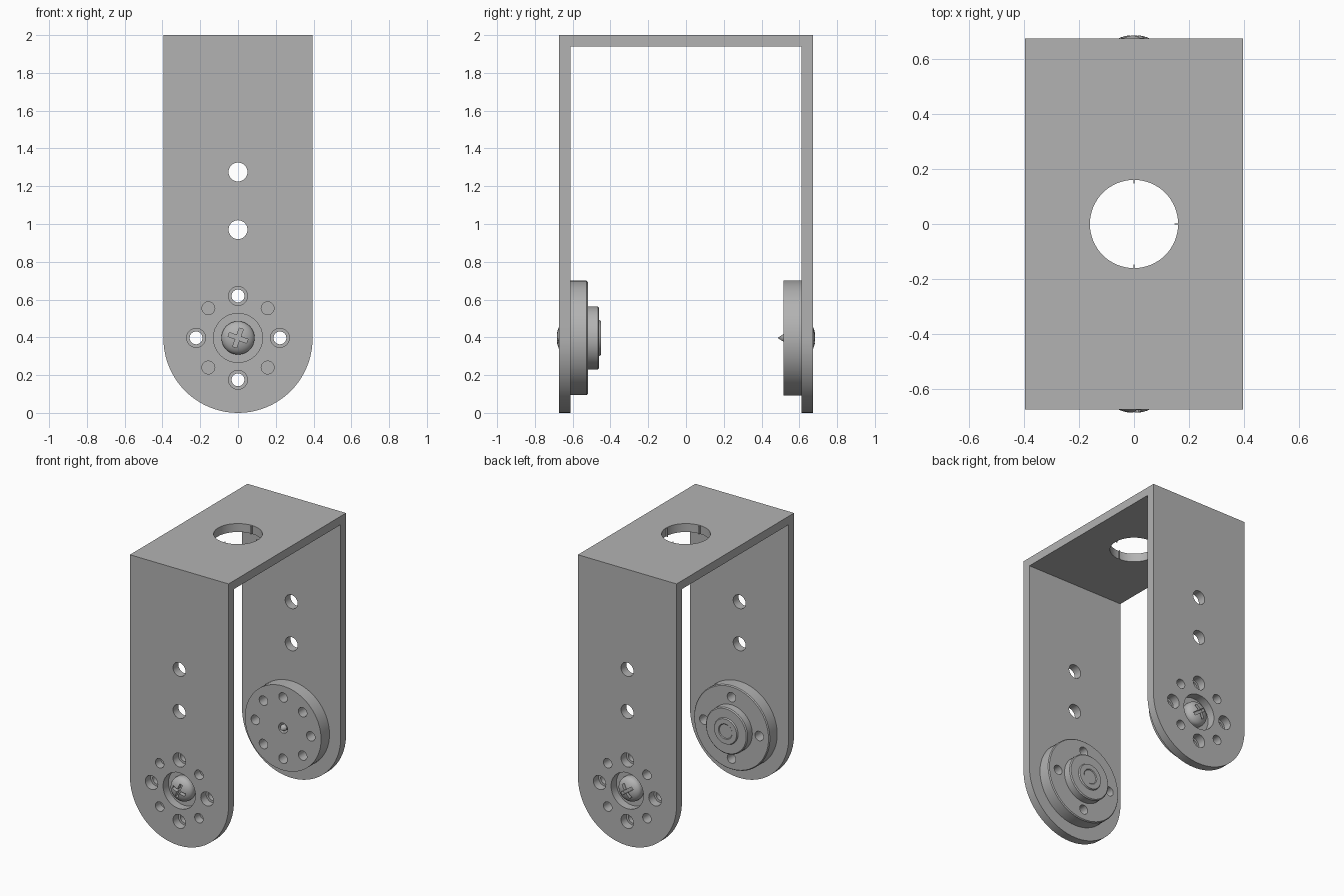
import bpy, bmesh, math
from mathutils import Matrix, Vector

cube = bpy.data.objects.get("Cube")
if cube:
    bpy.data.objects.remove(cube, do_unlink=True)

grey = bpy.data.materials.new("satin grey metal")
grey.use_nodes = True
COLOUR = (0.45, 0.45, 0.45, 1)
grey.diffuse_color = COLOUR
grey.node_tree.nodes["Principled BSDF"].inputs["Base Color"].default_value = COLOUR

HALF_W, HALF_D, WALL, PIVOT = 0.395, 0.672, 0.061, 0.397
RING = 0.222                      # radius of the bolt circle
TAU = math.tau


def finish(bm, name):
    bmesh.ops.remove_doubles(bm, verts=bm.verts, dist=1e-5)
    bmesh.ops.recalc_face_normals(bm, faces=bm.faces)
    me = bpy.data.meshes.new(name)
    bm.to_mesh(me)
    bm.free()
    me.materials.append(grey)
    ob = bpy.data.objects.new(name, me)
    bpy.context.collection.objects.link(ob)
    return ob


def prism(name, points, direction):
    """Extrude a flat outline along a direction."""
    bm = bmesh.new()
    face = bm.faces.new([bm.verts.new(p) for p in points])
    new = bmesh.ops.extrude_face_region(bm, geom=[face])["geom"]
    moved = [v for v in new if isinstance(v, bmesh.types.BMVert)]
    bmesh.ops.translate(bm, verts=moved, vec=direction)
    return finish(bm, name)


def lathe(name, profile, steps=64):
    """Spin (radius, y) points about the pivot axis."""
    bm = bmesh.new()
    verts = [bm.verts.new((r, y, 0)) for r, y in profile]
    edges = [bm.edges.new(pair) for pair in zip(verts, verts[1:])]
    bmesh.ops.spin(bm, geom=verts + edges, cent=(0, 0, 0), axis=(0, 1, 0),
                   angle=TAU, steps=steps, use_duplicate=False)
    bmesh.ops.translate(bm, verts=bm.verts, vec=(0, 0, PIVOT))
    return finish(bm, name)


def drill(name, holes, y, depth):
    """Cutter of cylinders along y; holes are (x, z, radius)."""
    bm = bmesh.new()
    turn = Matrix.Rotation(math.pi / 2, 4, "X")
    for x, z, r in holes:
        bmesh.ops.create_cone(bm, cap_ends=True, segments=32, radius1=r, radius2=r,
                              depth=depth, matrix=Matrix.Translation((x, y, z)) @ turn)
    return finish(bm, name)


def bolt_circle(count, radius, start=0.0):
    angles = [start + TAU * i / count for i in range(count)]
    return [(RING * math.cos(a), PIVOT + RING * math.sin(a), radius) for a in angles]


def combine(ob, cutter, operation="DIFFERENCE"):
    mod = ob.modifiers.new("shape", "BOOLEAN")
    mod.operation, mod.solver, mod.object = operation, "EXACT", cutter
    bpy.context.view_layer.objects.active = ob
    bpy.ops.object.modifier_apply(modifier=mod.name)
    bpy.data.objects.remove(cutter, do_unlink=True)


# U-shaped bracket with rounded feet
inner = HALF_D - WALL
u_shape = [(-HALF_D, 0), (-HALF_D, 2), (HALF_D, 2), (HALF_D, 0),
           (inner, 0), (inner, 2 - WALL), (-inner, 2 - WALL), (-inner, 0)]
bracket = prism("bracket", [(-HALF_W, y, z) for y, z in u_shape], (2 * HALF_W, 0, 0))
foot = [(HALF_W * math.cos(a), HALF_W + HALF_W * math.sin(a))
        for a in (math.pi + math.pi * i / 40 for i in range(41))]
# Keep the straight sides just outside the sheet so only the feet are trimmed
outline = [(x, -1, z) for x, z in foot] + [(HALF_W, -1, 2.1), (-HALF_W, -1, 2.1)]
combine(bracket, prism("foot_trim", outline, (0, 2, 0)), "INTERSECT")

# Holes through both legs, and the cable hole in the top
leg_holes = [(0, 1.275, 0.05), (0, 0.97, 0.05), (0, PIVOT, 0.13)]
leg_holes += bolt_circle(4, 0.05) + bolt_circle(4, 0.034, math.pi / 4)
combine(bracket, drill("leg_drill", leg_holes, 0, 2))
circle = [(0.16 * math.cos(TAU * i / 64), 0.16 * math.sin(TAU * i / 64), 1.8) for i in range(64)]
combine(bracket, prism("top_drill", circle, (0, 0, 0.4)))

# Stepped horn inside the front leg
front_horn = lathe("front_horn", [
    (0, -inner), (0.303, -inner), (0.303, -0.527), (0.297, -0.52), (0.167, -0.52),
    (0.167, -0.467), (0.16, -0.46), (0.095, -0.46), (0.09, -0.45),
    (0.055, -0.45), (0.05, -0.455), (0, -0.455)])
combine(front_horn, drill("front_horn_drill", bolt_circle(4, 0.034), -0.57, 0.4))

# Flat horn inside the back leg
back_horn = lathe("back_horn", [(0, inner), (0.305, inner), (0.305, 0.515), (0, 0.515)])
back_holes = bolt_circle(8, 0.034) + [(0, PIVOT, 0.036)]
combine(back_horn, drill("back_horn_drill", back_holes, 0.57, 0.4))


def screw_head(name, side, tilt):
    """Domed head with a cross recess, facing outward along y."""
    dome = [(0.088 * math.cos(a), side * (0.635 + 0.05 * math.sin(a)))
            for a in (math.pi / 2 * i / 8 for i in range(8))]
    head = lathe(name, [(0, side * inner), (0.088, side * inner)] + dome + [(0, side * 0.685)], 48)
    # Plus-shaped driver recess
    a, b = 0.052, 0.011
    corner = [(a, -b), (a, b), (b, b)]
    plus = []
    for k in range(4):
        turn = Matrix.Rotation(tilt + k * math.pi / 2, 3, "Y")
        plus += [turn @ Vector((x, 0, -z)) for x, z in corner]
    points = [p + Vector((0, side * 0.65, PIVOT)) for p in plus]
    combine(head, prism("driver_cutter", points, (0, side * 0.1, 0)))
    return head


front_screw = screw_head("front_screw", -1, math.radians(20))
back_screw = screw_head("back_screw", 1, math.radians(35))

# Pointed shank of the back screw, showing through the flat horn
shank = lathe("back_screw_shank", [(0, inner), (0.024, inner), (0.024, 0.522), (0, 0.485)], 24)

# Small keys on the wall of the cable hole
for label, angle in (("right", 0), ("back", math.pi / 2), ("front", -math.pi / 2)):
    bm = bmesh.new()
    place = Matrix.Rotation(angle, 4, "Z") @ Matrix.Translation((0.154, 0, 2 - WALL / 2))
    bmesh.ops.create_cube(bm, size=1, matrix=place @ Matrix.Diagonal((0.016, 0.005, WALL - 0.002, 1)))
    finish(bm, "hole_key_" + label)

# Smooth the round walls, keep the edges crisp
bpy.ops.object.select_all(action="DESELECT")
for ob in (bracket, front_horn, back_horn, front_screw, back_screw, shank):
    ob.select_set(True)
bpy.context.view_layer.objects.active = bracket
bpy.ops.object.shade_smooth_by_angle(angle=math.radians(30))
